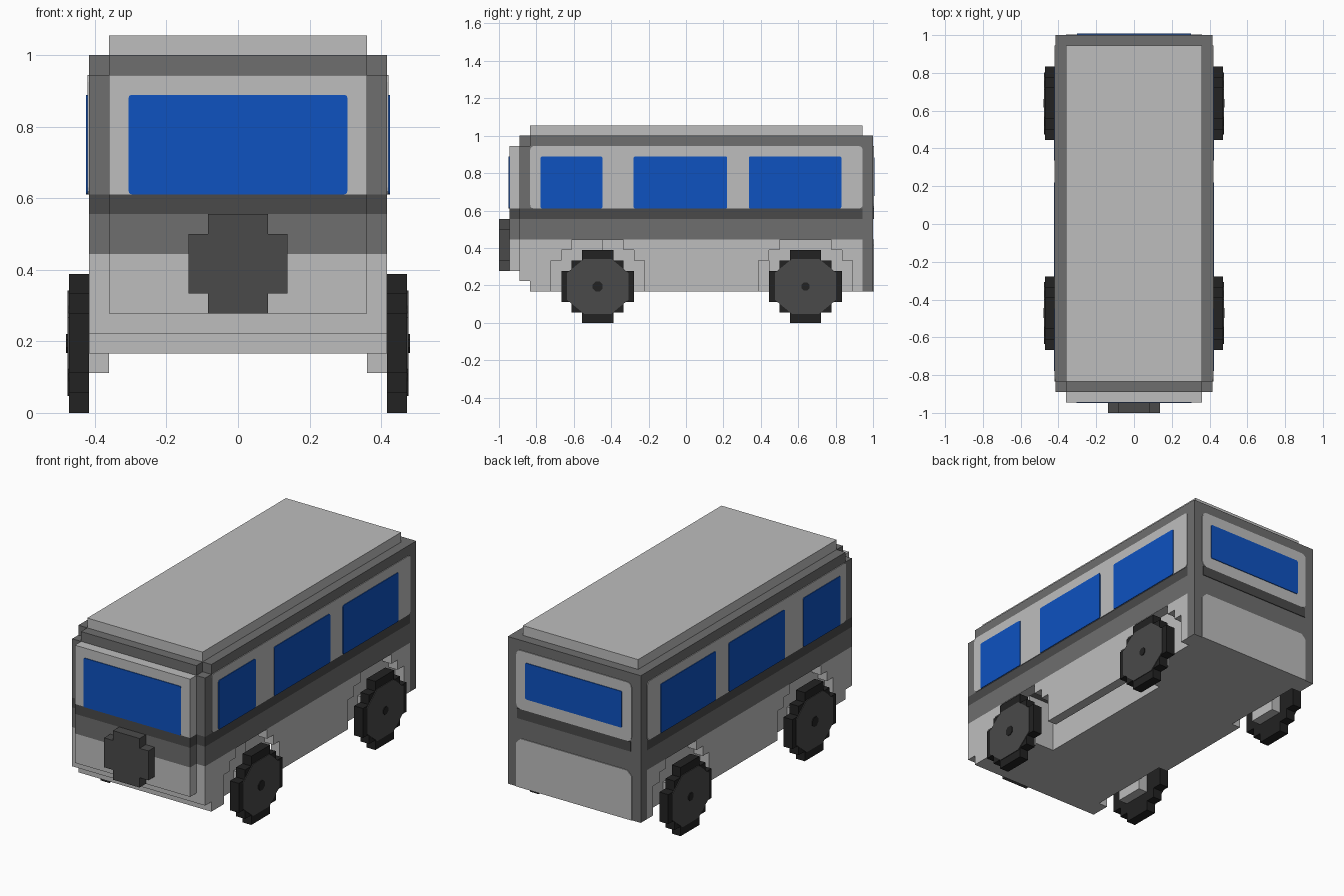
import bpy, bmesh, math

if "Cube" in bpy.data.objects:
    bpy.data.objects.remove(bpy.data.objects["Cube"])

U = 1 / 18      # block size; dimensions below are in blocks
T = 0.004 / U   # thickness of painted plates


def material(name, rgb):
    m = bpy.data.materials.new(name)
    m.use_nodes = True
    m.diffuse_color = (*rgb, 1)
    bsdf = m.node_tree.nodes["Principled BSDF"]
    bsdf.inputs["Base Color"].default_value = (*rgb, 1)
    bsdf.inputs["Roughness"].default_value = 0.8
    return m


LIGHT = material("light grey", (0.515, 0.515, 0.515))
MID = material("mid grey", (0.156, 0.156, 0.156))
DARK = material("dark grey", (0.068, 0.068, 0.068))
BLACK = material("tyre black", (0.016, 0.016, 0.016))
BLUE = material("window blue", (0.0044, 0.084, 0.527))


def prism(name, pts, axis, a, b, mat):
    """Extrude a 2D outline from a to b along the given axis."""
    place = {"x": lambda p, d: (d, p[0], p[1]),
             "y": lambda p, d: (p[0], d, p[1]),
             "z": lambda p, d: (p[0], p[1], d)}[axis]
    bm = bmesh.new()
    ends = [[bm.verts.new([c * U for c in place(p, d)]) for p in pts] for d in (a, b)]
    n = len(pts)
    bm.faces.new(ends[0])
    bm.faces.new(ends[1])
    for i in range(n):
        j = (i + 1) % n
        bm.faces.new((ends[0][i], ends[0][j], ends[1][j], ends[1][i]))
    bmesh.ops.recalc_face_normals(bm, faces=bm.faces)
    me = bpy.data.meshes.new(name)
    bm.to_mesh(me)
    bm.free()
    me.materials.append(mat)
    ob = bpy.data.objects.new(name, me)
    bpy.context.collection.objects.link(ob)
    return ob


def rect(x0, x1, y0, y1):
    return [(x0, y0), (x1, y0), (x1, y1), (x0, y1)]


def rounded(x0, x1, y0, y1, r=0.5):
    pts = []
    for cx, cy, start in ((x1 - r, y1 - r, 0), (x0 + r, y1 - r, 90),
                          (x0 + r, y0 + r, 180), (x1 - r, y0 + r, 270)):
        for k in range(4):
            t = math.radians(start + 30 * k)
            pts.append((cx + r * math.cos(t), cy + r * math.sin(t)))
    return pts


def box(name, x, y, z, mat):
    return prism(name, rect(*x, *y), "z", *z, mat)


def stepped(cy, cz, rows):
    """Symmetric block outline from (half width, half height) steps, widest first."""
    q = []
    for i, (w, h) in enumerate(rows):
        if i:
            q.append((w, rows[i - 1][1]))
        q.append((w, h))
    out = q + [(-w, h) for w, h in reversed(q)]
    out += [(-w, -h) for w, h in q] + [(w, -h) for w, h in reversed(q)]
    return [(cy + w, cz + h) for w, h in out]


WHEELS = {"front": -8.5, "rear": 11.5}

# Lower body core with a recess underneath on the left
prism("lower_body", [(-6.5, -15), (6.5, -15), (6.5, -8), (3.5, -8), (3.5, 8),
                     (6.5, 8), (6.5, 17), (-6.5, 17)], "z", 3, 8, LIGHT)

# Side skirts with stepped wheel arches
skirt = [(-15, 3)]
for c in WHEELS.values():
    half = [(-4.5, 3), (-4.5, 6), (-3.5, 6), (-3.5, 7), (-2.5, 7), (-2.5, 7.98)]
    skirt += [(c + w, z) for w, z in half] + [(c - w, z) for w, z in reversed(half)]
skirt += [(17, 3), (17, 8), (-15, 8)]

# Main body layers
box("belt", (-7.5, 7.5), (-15, 17), (8, 10), MID)
box("belt_trim", (-7.5, 7.5), (-15, 17), (10, 11), DARK)
box("upper_body", (-7.5, 7.5), (-15, 17), (11, 18), MID)
box("roof", (-6.5, 6.5), (-15, 17), (18, 19), LIGHT)

# Rear frame, light on its underside
rear = box("rear_frame", (-7.5, 7.5), (17, 18), (3, 18), MID)
rear.data.materials.append(LIGHT)
for f in rear.data.polygons:
    if f.normal.z < -0.5:
        f.material_index = 1

# Nose layer and the raised front panel
nose = [("lower", 4, 8, LIGHT), ("belt", 8, 10, MID), ("trim", 10, 11, DARK), ("upper", 11, 17, MID)]
for part, z0, z1, mat in nose:
    box("nose_" + part, (-7.5, 7.5), (-16, -15), (z0, z1), mat)
    box("front_panel_" + part, (-6.5, 6.5), (-17, -16), (max(z0, 5), z1),
        LIGHT if part == "upper" else mat)
box("nose_top", (-6.5, 6.5), (-16, -15), (17, 18), MID)
prism("windscreen", rounded(-5.5, 5.5, 11, 16, 0.15), "y", -17 - T, -17, BLUE)

# Spare wheel
prism("spare_wheel", stepped(0, 7.5, [(2.5, 1.5), (1.5, 2.5)]), "y", -18, -17, DARK)

# Rear plates
prism("rear_window_panel", rounded(-6.5, 6.5, 11, 17), "y", 18, 18 + T, LIGHT)
prism("rear_window", rounded(-5.45, 5.45, 12.2, 15.9, 0.15), "y", 18 + T, 18 + 2 * T, BLUE)
prism("rear_trim", rect(-6.4, 6.4, 10, 11), "y", 18, 18 + T, DARK)
prism("rear_lower_panel", [(-6.5, 3), (6.5, 3), (6.5, 7.5), (6, 8), (-6, 8), (-6.5, 7.5)],
      "y", 18, 18 + T, LIGHT)

# Both sides: skirts, window panels, windows and wheels
for side, s in (("left", 1), ("right", -1)):
    prism(side + "_skirt", skirt, "x", 6.5 * s, 7.5 * s, LIGHT)
    prism(side + "_window_panel", rounded(-15, 17, 11, 17, 0.35), "x",
          7.5 * s, (7.5 + T) * s, LIGHT)
    for i, (y0, y1) in enumerate(((-14, -8.05), (-5.05, 3.95), (6.05, 14.95))):
        prism(f"{side}_window_{i + 1}", rounded(y0, y1, 11, 16, 0.15), "x",
              (7.5 + T) * s, (7.5 + 2 * T) * s, BLUE)
    for end, c in WHEELS.items():
        name = f"{end}_{side}_"
        prism(name + "tyre", stepped(c, 3.5, [(3.5, 1.5), (2.5, 2.5), (1.5, 3.5)]),
              "x", 7.5 * s, 8.5 * s, BLACK)
        prism(name + "axle", rect(c - 1.5, c + 1.5, 2, 5), "x", 6.5 * s, 7.5 * s, LIGHT)
        hub = [(2.95, 1.3), (1.3, 2.65), (-1.3, 2.65), (-2.95, 1.3),
               (-2.95, -1.3), (-1.3, -2.65), (1.3, -2.65), (2.95, -1.3)]
        prism(name + "hub", [(c + y, 3.5 + z) for y, z in hub], "x",
              8.5 * s, (8.5 + T) * s, DARK)
        r = 0.52 if end == "front" else 0.42
        dot = [(c + r * math.cos(k * math.pi / 4 + math.pi / 8),
                3.5 + r * math.sin(k * math.pi / 4 + math.pi / 8)) for k in range(8)]
        prism(name + "hub_cap", dot, "x", (8.5 + T) * s, (8.5 + 2 * T) * s, BLACK)
